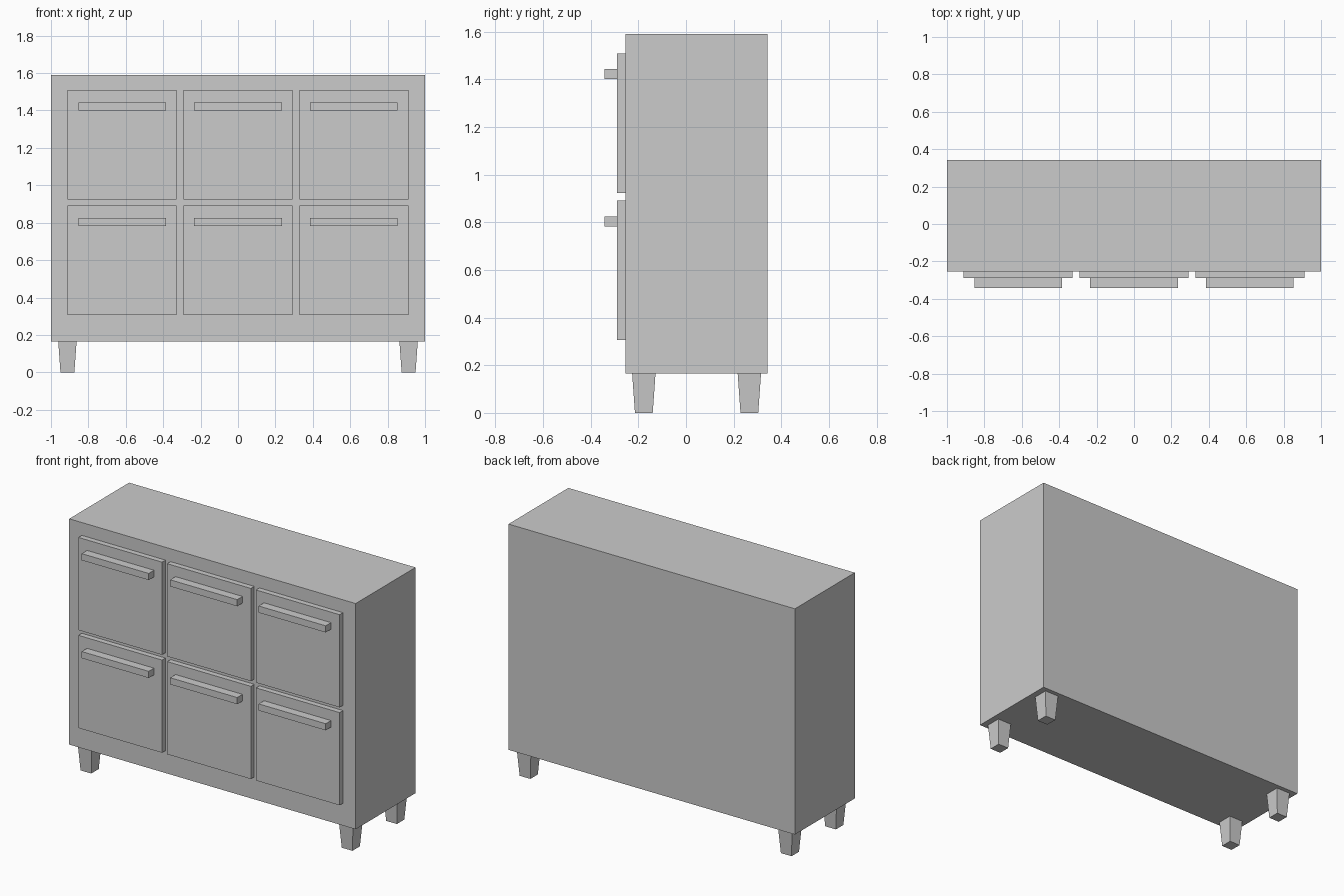
import bpy, bmesh
from mathutils import Vector

if "Cube" in bpy.data.objects:
    bpy.data.objects.remove(bpy.data.objects["Cube"])


def box(name, lo, hi, foot_scale=1.0):
    """Box between two corners; foot_scale tapers the bottom face."""
    lo, hi = Vector(lo), Vector(hi)
    mid, size = (lo + hi) / 2, hi - lo
    bm = bmesh.new()
    bmesh.ops.create_cube(bm, size=1)
    for v in bm.verts:
        if v.co.z < 0:
            v.co.x *= foot_scale
            v.co.y *= foot_scale
        v.co = Vector(a * b for a, b in zip(v.co, size))
    mesh = bpy.data.meshes.new(name)
    bm.to_mesh(mesh)
    bm.free()
    obj = bpy.data.objects.new(name, mesh)
    obj.location = mid
    bpy.context.collection.objects.link(obj)
    return obj


FRONT, BASE = -0.255, 0.165

# Cabinet body
box("cabinet_body", (-1, FRONT, BASE), (1, 0.342, 1.59))

# Drawer fronts with bar handles, three columns by two rows
for row, z in (("lower", 0.306), ("upper", 0.924)):
    for col, x in (("left", -0.62), ("middle", 0), ("right", 0.62)):
        box(f"{row}_{col}_drawer", (x - 0.292, FRONT - 0.034, z),
            (x + 0.292, FRONT, z + 0.585))
        hx = x * 0.618 / 0.62
        box(f"{row}_{col}_handle", (hx - 0.234, -0.342, z + 0.477),
            (hx + 0.234, FRONT - 0.034, z + 0.519))

# Tapered square legs
for depth, y in (("front", -0.177), ("back", 0.266)):
    for side, x in (("left", -0.912), ("right", 0.912)):
        box(f"{depth}_{side}_leg", (x - 0.049, y - 0.049, 0),
            (x + 0.049, y + 0.049, BASE), foot_scale=0.76)
